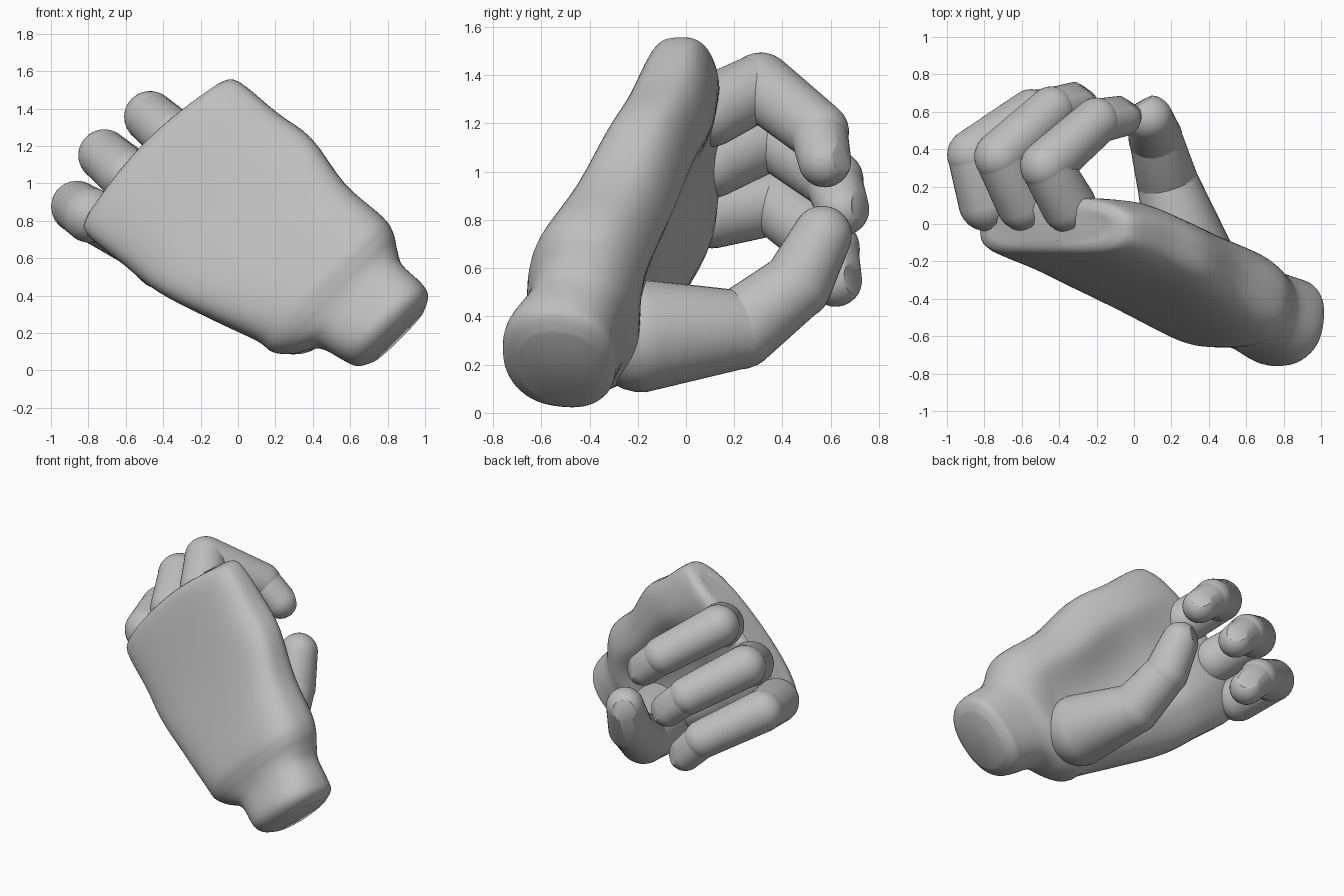
import bpy, bmesh, math
from mathutils import Vector

cube = bpy.data.objects.get("Cube")
if cube:
    bpy.data.objects.remove(cube, do_unlink=True)

grey = bpy.data.materials.new("plain_grey")
grey.use_nodes = True
GREY = (0.52, 0.52, 0.52, 1)
grey.diffuse_color = GREY
grey.node_tree.nodes["Principled BSDF"].inputs["Base Color"].default_value = GREY


def finish(bm, name):
    bmesh.ops.recalc_face_normals(bm, faces=bm.faces)
    mesh = bpy.data.meshes.new(name)
    bm.to_mesh(mesh)
    bm.free()
    mesh.materials.append(grey)
    obj = bpy.data.objects.new(name, mesh)
    bpy.context.collection.objects.link(obj)
    bpy.ops.object.select_all(action='DESELECT')
    obj.select_set(True)
    bpy.context.view_layer.objects.active = obj
    bpy.ops.object.shade_smooth_by_angle(angle=math.radians(35))
    return obj


def bridge(bm, rings):
    for a, b in zip(rings, rings[1:]):
        n = len(a)
        for i in range(n):
            j = (i + 1) % n
            bm.faces.new((a[i], a[j], b[j], b[i]))
    bm.faces.new(rings[0])
    bm.faces.new(rings[-1])


def capsule(name, p, q, r0, r1, cut=None, sides=32, steps=8):
    """Tapered round-ended segment; cut is the normal of a flat at its tip."""
    p, q = Vector(p), Vector(q)
    axis = (q - p).normalized()
    side = axis.orthogonal().normalized()
    up = axis.cross(side)
    profile = []
    for c, r, start in ((p, r0, -90), (q, r1, 0)):
        for k in range(steps + 1):
            a = math.radians(start + 90 * k / steps)
            profile.append((c + axis * r * math.sin(a), max(r * math.cos(a), 0.004)))
    bm = bmesh.new()
    rings = []
    for c, r in profile:
        ring = []
        for i in range(sides):
            t = math.tau * i / sides
            ring.append(bm.verts.new(c + (side * math.cos(t) + up * math.sin(t)) * r))
        rings.append(ring)
    bridge(bm, rings)
    if cut:
        n = Vector(cut).normalized()
        res = bmesh.ops.bisect_plane(bm, geom=bm.verts[:] + bm.edges[:] + bm.faces[:],
                                     plane_co=q + n * r1 * 0.8, plane_no=n, clear_outer=True)
        edges = [e for e in res["geom_cut"] if isinstance(e, bmesh.types.BMEdge)]
        bmesh.ops.holes_fill(bm, edges=edges)
    return finish(bm, name)


# Palm and wrist: sections along the hand's diagonal axis
# (along, across centre, half width, back y, inner y, back squareness, tilt, hollow)
SECTIONS = [
    (1.215, .52, .43, -.09, .07, 3, 0, 0),
    (1.20, .52, .51, -.14, .12, 3.2, 0, 0),
    (1.13, .52, .575, -.18, .155, 3.6, 0, .02),
    (.85, .545, .577, -.272, .14, 3.6, 0, .09),
    (.60, .575, .58, -.365, .065, 3.6, 0, .12),
    (.30, .60, .51, -.50, -.03, 3.2, .1, .11),
    (.04, .655, .472, -.64, -.115, 2.7, .1, .07),
    (-.06, .655, .455, -.66, -.16, 2.5, .12, .03),
    (-.14, .665, .395, -.66, -.20, 2.4, .15, 0),
    (-.22, .705, .315, -.68, -.24, 2.4, .15, 0),
    (-.36, .73, .293, -.755, -.28, 2.3, .15, 0),
    (-.43, .735, .268, -.745, -.30, 2.3, .15, 0),
    (-.47, .735, .20, -.69, -.36, 2.3, .15, 0),
]


def smooth_rows(rows, steps=4):
    out = []
    for i in range(len(rows) - 1):
        a, b, c, d = (rows[min(max(i + k, 0), len(rows) - 1)] for k in (-1, 0, 1, 2))
        for k in range(steps):
            t = k / steps
            out.append([q + t / 2 * (r - p + t * (2 * p - 5 * q + 4 * r - s + t * (3 * (q - r) + s - p)))
                        for p, q, r, s in zip(a, b, c, d)])
    return out + [rows[-1]]


def palm(sides=64):
    bm = bmesh.new()
    rings = []
    for along, mid, half, back, inner, square, tilt, hollow in smooth_rows(SECTIONS):
        ring = []
        for i in range(sides):
            a = math.tau * i / sides
            co, si = math.cos(a), math.sin(a)
            power = 2.4 if si > 0 else square
            across = math.copysign(abs(co) ** (2 / power), co)
            dy = (inner - back) / 2 * math.copysign(abs(si) ** (2 / power), si)
            # knuckle row bows gently, and the inner side dips between two rims
            s = along - tilt * dy - .08 * max(along - .6, 0) * across ** 2
            dip = hollow * max(1 - (across / .6) ** 2, 0) ** 1.5 if si > 0 else 0
            v = mid + half * across
            y = (back + inner) / 2 + dy - dip
            ring.append(bm.verts.new(((v - s) / math.sqrt(2), y, (v + s) / math.sqrt(2))))
        rings.append(ring)
    bridge(bm, rings)
    finish(bm, "palm_and_wrist")


palm()

# Three curled fingers: base, knuckle, second joint, tip
FINGERS = {
    "index_finger": [(-.35, .10, 1.25), (-.47, .31, 1.355), (-.20, .55, 1.165), (-.07, .575, 1.045)],
    "middle_finger": [(-.59, .11, 1.04), (-.715, .36, 1.15), (-.44, .61, .965), (-.31, .65, .845)],
    "outer_finger": [(-.79, .11, .83), (-.86, .37, .875), (-.55, .595, .68), (-.43, .62, .55)],
}
for name, (base, knuckle, joint, tip) in FINGERS.items():
    capsule(name + "_lower", base, knuckle, .148, .137)
    capsule(name + "_middle", knuckle, joint, .139, .126)
    capsule(name + "_tip", joint, tip, .12, .11, cut=(.55, .8, .1))

# Thumb
THUMB = [(.30, -.18, .32), (.18, .22, .345), (.115, .46, .53), (.085, .565, .735)]
capsule("thumb_base", THUMB[0], THUMB[1], .235, .165)
capsule("thumb_middle", THUMB[1], THUMB[2], .165, .142)
capsule("thumb_tip", THUMB[2], THUMB[3], .145, .123, cut=(-.5, .85, .1))
